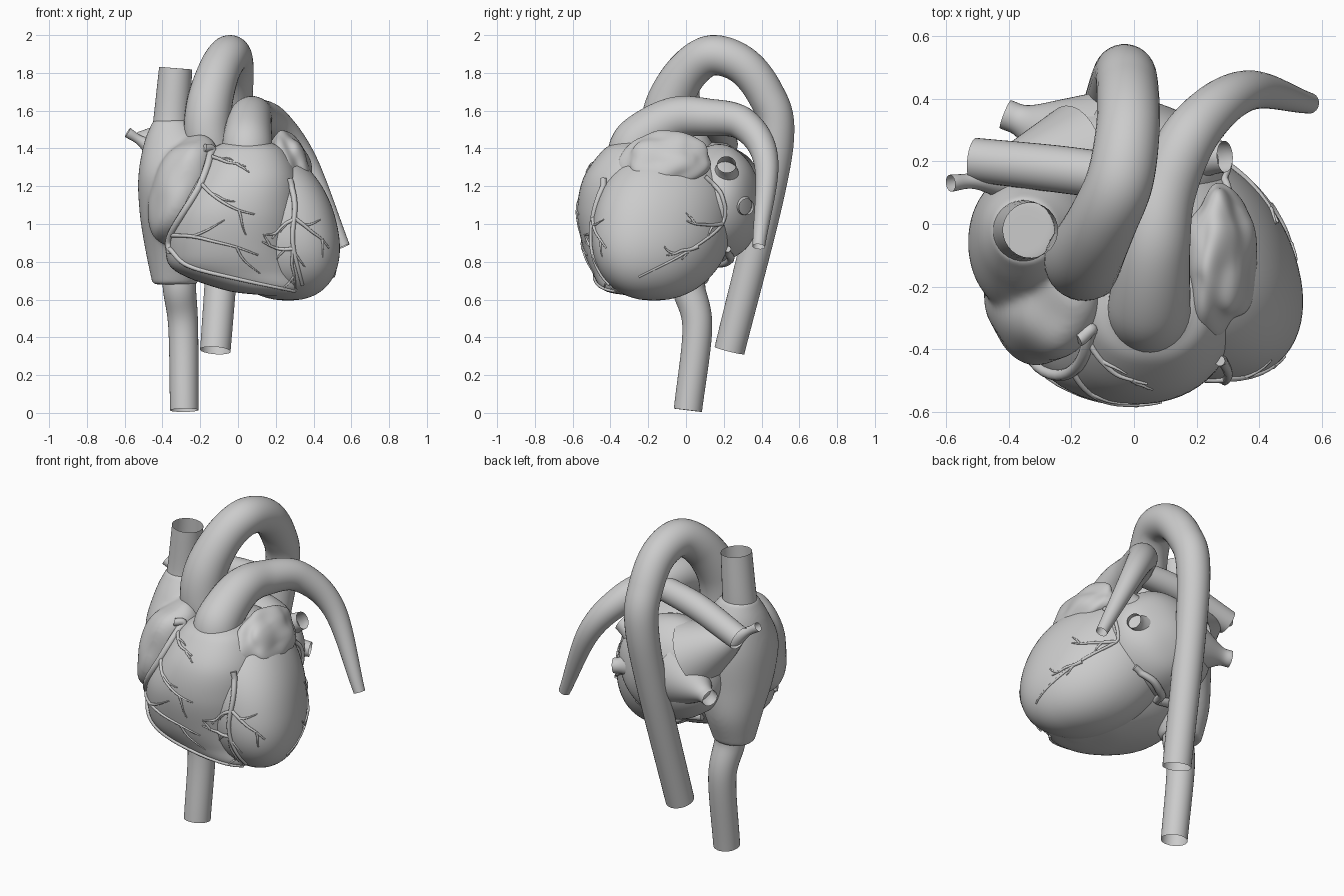
import bpy, bmesh, math, random
from mathutils import Vector, Matrix, noise
from mathutils.bvhtree import BVHTree

if "Cube" in bpy.data.objects:
    bpy.data.objects.remove(bpy.data.objects["Cube"])

random.seed(4)


def spline(pts, n):
    """Catmull-Rom resample of points with any number of components."""
    p = [Vector(q) for q in pts]
    p = [p[0] * 2 - p[1]] + p + [p[-1] * 2 - p[-2]]
    out = []
    for a, b, c, d in zip(p, p[1:], p[2:], p[3:]):
        for t in (k / n for k in range(n)):
            out.append(b + ((c - a) * t + (2 * a - 5 * b + 4 * c - d) * t * t
                            + (3 * b - a - 3 * c + d) * t ** 3) / 2)
    return out + [p[-2]]


def finish(name, bm):
    bmesh.ops.recalc_face_normals(bm, faces=bm.faces)
    me = bpy.data.meshes.new(name)
    bm.to_mesh(me)
    bm.free()
    ob = bpy.data.objects.new(name, me)
    bpy.context.collection.objects.link(ob)
    return ob


def loft(name, rings, caps=False):
    bm = bmesh.new()
    vs = [[bm.verts.new(v) for v in r] for r in rings]
    n = len(vs[0])
    for a, b in zip(vs, vs[1:]):
        for i in range(n):
            j = (i + 1) % n
            bm.faces.new((a[i], a[j], b[j], b[i]))
    if caps:
        bm.faces.new(vs[0])
        bm.faces.new(vs[-1])
    return finish(name, bm)


def sweep(name, samples, sides=32, caps=False):
    """Tube along samples of (x, y, z, radius)."""
    pos = [Vector(s[:3]) for s in samples]
    u, rings = Vector((0.3, 0.9, 0.2)), []
    for i, p in enumerate(pos):
        t = (pos[min(i + 1, len(pos) - 1)] - pos[max(i - 1, 0)]).normalized()
        u = (u - t * u.dot(t)).normalized()
        w = t.cross(u)
        rings.append([p + (u * math.cos(a) + w * math.sin(a)) * samples[i][3]
                      for a in (k * math.tau / sides for k in range(sides))])
    return loft(name, rings, caps)


def tube(name, pts):
    return sweep(name, spline(pts, 10))


def chamber(name, levels, power, skew=0.0):
    """Stack of rounded sections: (z, centre x, centre y, half x, half y)."""
    def se(v):
        return math.copysign(abs(v) ** (2 / power), v)
    rings = [[(cx + rx * se(math.cos(a)) - skew * ry * se(math.sin(a)), cy + ry * se(math.sin(a)), z)
              for a in (k * math.tau / 64 for k in range(64))]
             for z, cx, cy, rx, ry in levels]
    return loft(name, rings, True)


def lobe(name, centre, size, rot=(0, 0, 0), lump=0.0):
    """Ellipsoid with soft lumps."""
    bm = bmesh.new()
    bmesh.ops.create_icosphere(bm, subdivisions=5, radius=1)
    m = Matrix.Translation(centre)
    for axis, angle in zip('XYZ', rot):
        m = m @ Matrix.Rotation(angle, 4, axis)
    for v in bm.verts:
        d = 1 + lump * noise.noise(v.co * 1.5 + Vector(centre) * 7)
        v.co = m @ Vector([c * d * s for c, s in zip(v.co, size)])
    return finish(name, bm)


def fuse(ob, other, rounds):
    """Melt a second closed part into the first with a soft transition."""
    bm = bmesh.new()
    bm.from_mesh(ob.data)
    bm.from_mesh(other.data)
    bm.to_mesh(ob.data)
    bm.free()
    bpy.data.objects.remove(other)
    remesh = ob.modifiers.new("melt", 'REMESH')
    remesh.mode, remesh.voxel_size = 'VOXEL', .012
    soft = ob.modifiers.new("soft", 'SMOOTH')
    soft.iterations = rounds
    bpy.context.view_layer.objects.active = ob
    for m in ("melt", "soft"):
        bpy.ops.object.modifier_apply(modifier=m)


# Left ventricle: a leaning egg
egg = []
for k in range(41):
    t = -math.cos(math.pi * (k + .3) / 40.6)
    s = (1 - abs(t) ** 2.2) ** (1 / 2.2)
    egg.append((1.01 + .415 * t, .165 - .1 * t, -.12 + .05 * t, .34 * s, .375 * s))
left_ventricle = chamber("left_ventricle", egg, 2.15, .25)

# Right ventricle
right_ventricle = chamber("right_ventricle", spline([
    (.62, .2, -.26, .04, .04), (.65, .14, -.255, .21, .18), (.75, .01, -.22, .34, .28),
    (.87, -.025, -.2, .36, .345), (1.06, -.01, -.2, .355, .376), (1.24, .035, -.2, .295, .345),
    (1.38, .05, -.22, .21, .23), (1.43, .05, -.25, .13, .13)], 7), 2.3)

# Atria and their ear-like pouches
right_atrium = chamber("right_atrium", spline([
    (.68, -.335, .01, .118, .103), (.86, -.325, 0, .165, .17), (1.05, -.3, -.04, .22, .225),
    (1.25, -.3, -.06, .228, .245), (1.43, -.325, -.035, .172, .175),
    (1.55, -.35, -.02, .1, .104)], 7), 2.1)
fuse(right_atrium, lobe("right_auricle", (-.285, -.23, 1.18), (.165, .225, .31), (0, .34, -.1), .1), 14)
left_atrium = lobe("left_atrium", (-.03, .17, 1.11), (.33, .23, .31), lump=.04)
left_auricle = lobe("left_auricle", (.275, -.12, 1.335), (.1, .235, .165), (.12, -.42, 0), .2)

# Great vessels: (x, y, z, radius)
tube("aorta", [
    (-.12, -.1, 1.3, .125), (-.16, -.12, 1.47, .125), (-.15, -.09, 1.64, .121),
    (-.1, .01, 1.81, .111), (-.045, .14, 1.893, .107), (-.02, .3, 1.84, .102),
    (-.02, .42, 1.69, .099), (-.03, .478, 1.5, .096), (-.06, .425, 1.12, .088),
    (-.12, .23, .33, .081)])
tube("pulmonary_trunk", [
    (.05, -.29, 1.33, .135), (.05, -.25, 1.44, .131), (.065, -.07, 1.555, .115),
    (.1, .11, 1.565, .1), (.2, .31, 1.525, .086), (.36, .425, 1.32, .065),
    (.56, .385, .88, .033)])
tube("right_pulmonary_artery", [(.09, .13, 1.56, .07), (-.2, .17, 1.52, .075), (-.51, .205, 1.42, .07)])
tube("upper_vena_cava", [(-.355, -.03, 1.45, .105), (-.35, -.02, 1.57, .096), (-.33, -.02, 1.825, .088)])
tube("lower_vena_cava", [
    (-.31, .02, .78, .09), (-.31, .015, .66, .088), (-.29, .06, .45, .079), (-.285, .01, .014, .075)])

# Pulmonary veins flare out of the left atrium: open end, radius at root and end
hub = Vector((-.03, .2, 1.13))
for name, end, root, r in (("right_upper", (-.585, .13, 1.485), .2, .027),
                           ("right_lower", (-.41, .35, 1.08), .2, .048),
                           ("left_upper", (.29, .215, 1.315), .13, .05),
                           ("left_lower", (.27, .32, 1.09), .13, .043)):
    a, b, c = (hub.lerp(Vector(end), f) for f in (.3, .6, .85))
    tube(name + "_pulmonary_vein", [(*a, root), (*b, root * .5 + r * .4), (*c, r * 1.15), (*end, r)])

# Solid surface on which the surface vessels are laid
bm = bmesh.new()
for ob in (left_ventricle, right_ventricle, right_atrium, left_auricle, left_atrium):
    bm.from_mesh(ob.data)
surface = BVHTree.FromBMesh(bm)
bm.free()
VIEWS = {"front": (lambda a, z: (a, -2, z), (0, 1, 0)), "side": (lambda a, z: (2, a, z), (-1, 0, 0)),
         "back": (lambda a, z: (a, 2, z), (0, -1, 0))}


def surface_vessel(name, view, pts, r0, r1, n=8):
    """Project a flat path on the heart from one view and sweep a thin tube."""
    flat = spline(pts, n)
    origin, ray = VIEWS[view]
    out = []
    for i, (a, z) in enumerate(flat):
        r = r0 + (r1 - r0) * i / (len(flat) - 1)
        hit, nrm, _, _ = surface.ray_cast(Vector(origin(a, z)), Vector(ray))
        if hit:
            out.append((*(hit + nrm * r * .3), r))
    if len(out) > 2:
        sweep(name, out, 10, True)


def branch(name, view, a, z, heading, length, r, forks=True):
    """A wandering twig that forks twice on its way."""
    pts, h = [(a, z)], math.radians(heading)
    for k in range(4):
        h += random.uniform(-.28, .28)
        a, z = a + math.cos(h) * length / 4, z + math.sin(h) * length / 4
        pts.append((a, z))
        if forks and k in (0, 2):
            turn = -38 if k else 38
            branch(f"{name}_fork_{k}", view, a, z, math.degrees(h) + turn, length * .4, r * .7, False)
    surface_vessel(name, view, pts, r, r * .4, 4 if forks else 2)


# Main coronary vessels
surface_vessel("right_coronary_artery", "front",
               [(-.18, 1.4), (-.14, 1.38), (-.2, 1.2), (-.35, .95), (-.36, .85)], .022, .016)
surface_vessel("marginal_artery", "front", [(-.36, .87), (-.26, .78), (0, .71), (.3, .645)], .014, .008)
surface_vessel("anterior_artery", "front", [(.27, 1.24), (.3, 1.1), (.29, .9), (.34, .68)], .017, .009)
surface_vessel("circumflex_artery", "side",
               [(.1, 1.25), (.19, 1.15), (.19, 1.0), (0, .85), (-.25, .72)], .013, .005)
surface_vessel("coronary_sinus", "back", [(.18, .87), (.08, .83), (-.04, .8), (-.18, .82)], .018, .026)

# Branches: view, start, heading in degrees, length
for i, (view, a, z, heading, length) in enumerate((
        ("front", -.15, 1.36, -10, .2), ("front", -.2, 1.22, -35, .34), ("front", -.36, .94, -15, .48),
        ("front", .3, 1.03, -50, .24), ("front", .29, .92, -75, .26), ("front", .29, .87, 190, .17),
        ("front", .29, 1.02, 215, .15), ("side", .19, 1.0, 190, .19), ("side", .06, .88, 215, .17))):
    branch(f"coronary_branch_{i + 1}", view, a, z, heading, length, .011)

# Smooth shading with crisp rims
for ob in bpy.context.scene.objects:
    ob.select_set(True)
    bpy.context.view_layer.objects.active = ob
bpy.ops.object.shade_smooth_by_angle(angle=math.radians(40))
